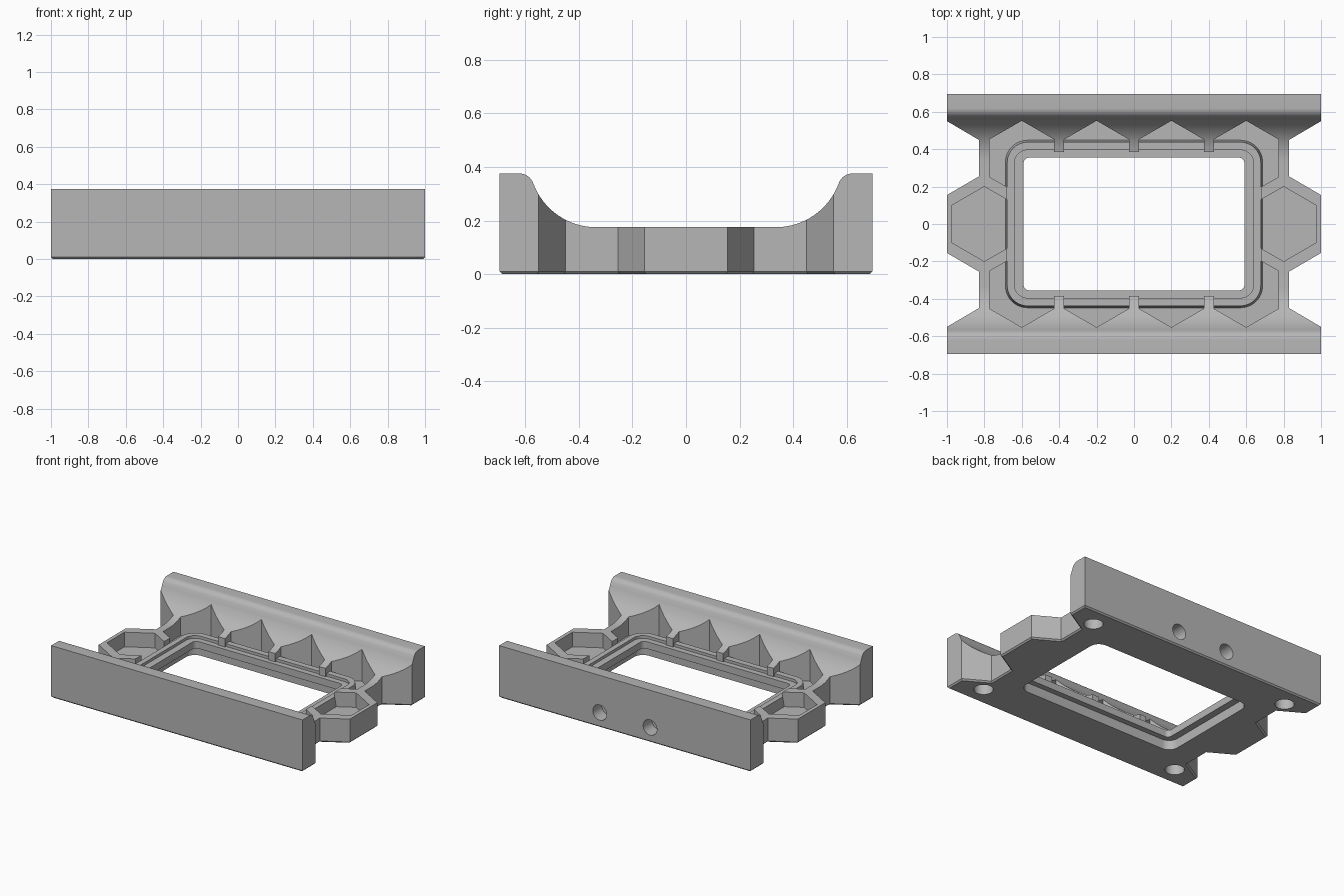
import bpy, bmesh, math
from mathutils import Matrix, Vector

if "Cube" in bpy.data.objects:
    bpy.data.objects.remove(bpy.data.objects["Cube"])

grey = bpy.data.materials.new("light_grey")
grey.diffuse_color = (0.47, 0.47, 0.47, 1)
grey.use_nodes = True
grey.node_tree.nodes["Principled BSDF"].inputs["Base Color"].default_value = grey.diffuse_color

FLOOR = 0.07    # pocket floor height
HEX_R = 0.2     # honeycomb cell radius
ROW = 0.352     # honeycomb row offset


def add_object(name, bm):
    bmesh.ops.recalc_face_normals(bm, faces=bm.faces)
    mesh = bpy.data.meshes.new(name)
    bm.to_mesh(mesh)
    bm.free()
    mesh.materials.append(grey)
    ob = bpy.data.objects.new(name, mesh)
    bpy.context.collection.objects.link(ob)
    return ob


def prism_mesh(points, z0, z1):
    bm = bmesh.new()
    face = bm.faces.new([bm.verts.new((x, y, z0)) for x, y in points])
    out = bmesh.ops.extrude_face_region(bm, geom=[face])
    top = [g for g in out["geom"] if isinstance(g, bmesh.types.BMVert)]
    bmesh.ops.translate(bm, verts=top, vec=(0, 0, z1 - z0))
    return bm


def prism(name, points, z0, z1):
    return add_object(name, prism_mesh(points, z0, z1))


def arc(cx, cy, r, a0, a1, n):
    return [(cx + r * math.cos(math.radians(a0 + (a1 - a0) * i / n)),
             cy + r * math.sin(math.radians(a0 + (a1 - a0) * i / n))) for i in range(n + 1)]


def rounded_rect(hx, hy, r):
    pts = []
    for sx, sy, a in ((1, 1, 0), (-1, 1, 90), (-1, -1, 180), (1, -1, 270)):
        pts += arc(sx * (hx - r), sy * (hy - r), r, a, a + 90, 10)
    return pts


def hexagon(cx, cy):
    return arc(cx, cy, HEX_R, 30, 330, 5)


def boolean(target, cutter, operation="DIFFERENCE"):
    mod = target.modifiers.new("cut", "BOOLEAN")
    mod.operation, mod.object, mod.solver = operation, cutter, "EXACT"
    bpy.context.view_layer.objects.active = target
    bpy.ops.object.modifier_apply(modifier=mod.name)
    bpy.data.objects.remove(cutter)


# Plan outline with honeycomb notches at both ends, chamfered underneath
half = [(1, -0.695), (1, -0.55), (0.83, -0.45), (0.83, -0.254), (1, -0.155)]
right = half + [(x, -y) for x, y in reversed(half)]
bm = prism_mesh(right + [(-x, -y) for x, y in right], 0, 0.5)
edges = [e for e in bm.edges if all(v.co.z < 0.001 for v in e.verts)]
bmesh.ops.recalc_face_normals(bm, faces=bm.faces)
bmesh.ops.bevel(bm, geom=edges, offset=0.01, segments=1, affect="EDGES")
body = add_object("base_body", bm)

# Side profile: low deck sweeping up to tall rounded rails
side = (arc(0.335, 0.425, 0.25, -90, -19.9, 16)
        + arc(0.62, 0.322, 0.053, 160.1, 90, 8) + [(0.8, 0.375), (0.8, -0.1)])
profile = side + [(-y, z) for y, z in reversed(side)]
sweep = prism("sweep", profile, -1.2, 1.2)
sweep.data.transform(Matrix(((0, 0, 1, 0), (1, 0, 0, 0), (0, 1, 0, 0), (0, 0, 0, 1))))
boolean(body, sweep, "INTERSECT")

# Honeycomb pockets
cells = [(x, y) for x in (-0.6, -0.2, 0.2, 0.6) for y in (-ROW, ROW)] + [(-0.8, 0), (0.8, 0)]
for x, y in cells:
    boolean(body, prism("pocket", hexagon(x, y), FLOOR, 0.6))

# Central recess and the window through the floor
recess = [(0.678, 0.385), (-0.678, 0.385), (-0.678, -0.385), (0.678, -0.385)]
boolean(body, prism("recess", recess, FLOOR, 0.6))
boolean(body, prism("window", rounded_rect(0.64, 0.395, 0.07), -0.1, 0.1))

# Blind holes: four underneath, two in the back face
for x in (-0.81, 0.81):
    for y in (-0.555, 0.555):
        boolean(body, prism("foot_hole", arc(x, y, 0.063, 0, 348.75, 31), -0.1, 0.12))
for x in (-0.2, 0.2):
    hole = prism("back_hole", arc(0, 0, 0.055, 0, 348.75, 31), -0.1, 0.1)
    hole.data.transform(Matrix.Translation(Vector((x, 0.695, 0.107)))
                        @ Matrix.Rotation(math.pi / 2, 4, "X"))
    boolean(body, hole)

# Stepped window frame: closed cross-section swept around the opening
rings = [(0.688, 0.448, 0.118, FLOOR - 0.001), (0.678, 0.438, 0.11, 0.14),
         (0.64, 0.395, 0.07, 0.14), (0.64, 0.395, 0.07, 0.12),
         (0.59, 0.355, 0.03, 0.12), (0.59, 0.355, 0.03, FLOOR - 0.001)]
bm = bmesh.new()
loops = [[bm.verts.new((x, y, z)) for x, y in rounded_rect(hx, hy, r)] for hx, hy, r, z in rings]
for a, b in zip(loops, loops[1:] + loops[:1]):
    for i in range(len(a)):
        j = (i + 1) % len(a)
        bm.faces.new((a[i], a[j], b[j], b[i]))
frame = add_object("window_frame", bm)

# Smooth curves, sharp edges
bpy.ops.object.select_all(action="DESELECT")
for ob in (body, frame):
    ob.select_set(True)
bpy.context.view_layer.objects.active = body
bpy.ops.object.shade_smooth_by_angle(angle=math.radians(25))
